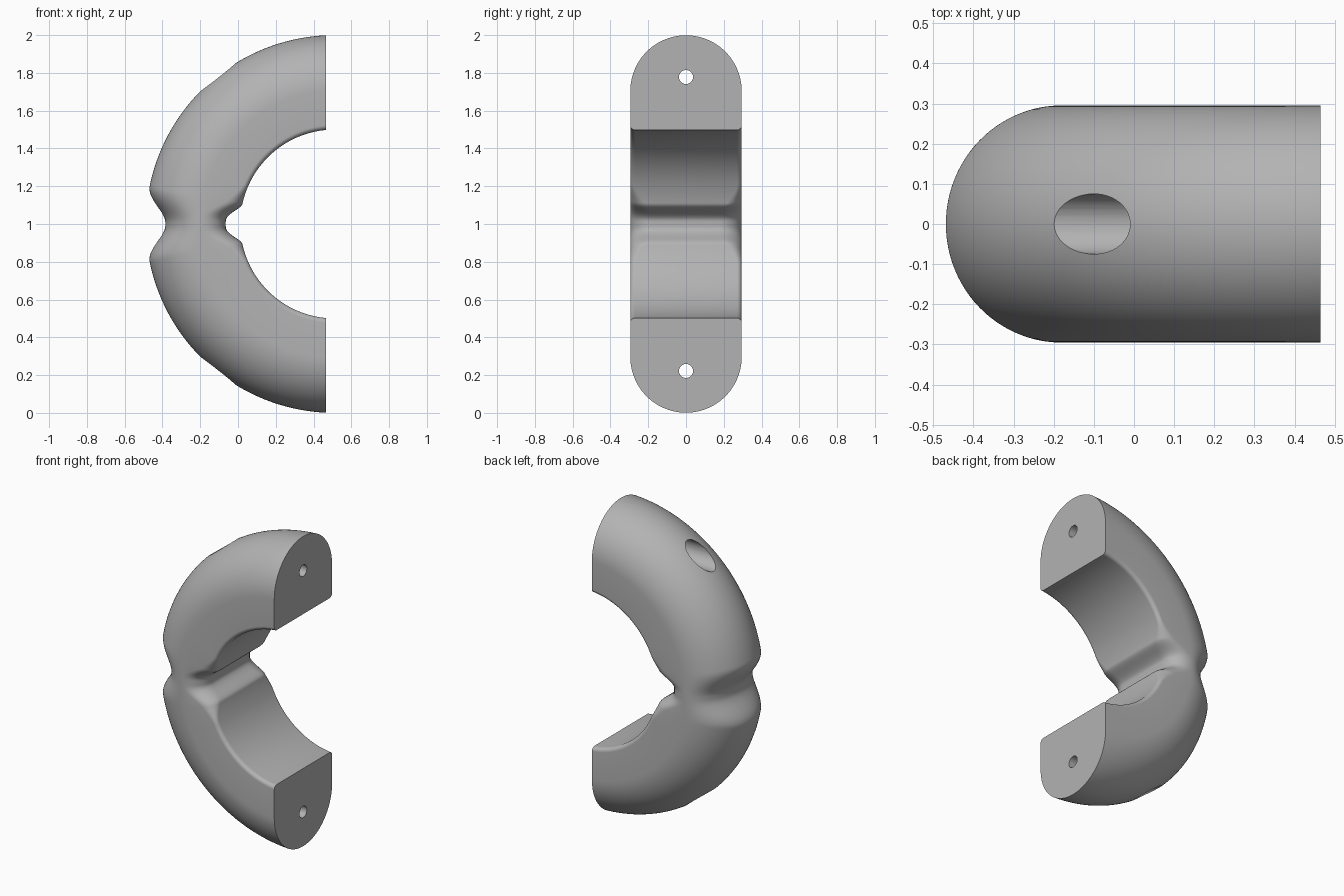
import bpy, bmesh
from math import sin, cos, pi, radians
from mathutils import Vector

cube = bpy.data.objects.get("Cube")
if cube:
    bpy.data.objects.remove(cube, do_unlink=True)

CENTRE_X, CUT_X, HALF_W = 0.512, 0.465, 0.295
R_IN, R_OUT, R_SIDE = 0.5, 1.0, 0.705
RINGS, ARC = 240, 48


def fade(z, start, end):
    """1 near the middle plane, easing to 0 at the end height."""
    t = min(max((abs(z) - start) / (end - start), 0), 1)
    return 1 - t * t * (3 - 2 * t)


def section(angle):
    """D-shaped cross-section as (radius, y), pinched at the waist."""
    s = sin(angle)
    outer = R_OUT - 0.103 * fade(0.95 * s, 0.01, 0.19)
    inner = R_IN + 0.077 * fade(0.53 * s, 0.015, 0.115)
    corner = 0.025 + 0.095 * fade(0.53 * s, 0.03, 0.22)
    pts = []
    for i in range(ARC + 1):
        a = pi / 2 - pi * i / ARC
        pts.append((R_SIDE + (outer - R_SIDE) * cos(a), HALF_W * sin(a)))
    for side in (-1, 1):
        steps = range(9) if side < 0 else range(8, -1, -1)
        for i in steps:
            a = pi / 2 * i / 8
            pts.append((inner + corner * (1 - sin(a)),
                        side * (HALF_W - corner + corner * cos(a))))
    return pts


# Swept half-ring body
bm = bmesh.new()
rings = []
for k in range(RINGS + 1):
    ang = -pi / 2 + pi * k / RINGS
    rings.append([bm.verts.new((CENTRE_X - r * cos(ang), y, 1 + r * sin(ang)))
                  for r, y in section(ang)])
n = len(rings[0])
for a, b in zip(rings, rings[1:]):
    for i in range(n):
        j = (i + 1) % n
        bm.faces.new((a[i], a[j], b[j], b[i]))
bm.faces.new(rings[0])
bm.faces.new(rings[-1])
# Trim the two flat ends
bmesh.ops.bisect_plane(bm, geom=bm.verts[:] + bm.edges[:] + bm.faces[:],
                       plane_co=Vector((CUT_X, 0, 0)), plane_no=Vector((1, 0, 0)),
                       clear_outer=True)
bmesh.ops.holes_fill(bm, edges=[e for e in bm.edges if e.is_boundary], sides=0)
bmesh.ops.recalc_face_normals(bm, faces=bm.faces[:])
mesh = bpy.data.meshes.new("half_ring_body")
bm.to_mesh(mesh)
bm.free()
body = bpy.data.objects.new("half_ring_body", mesh)
bpy.context.collection.objects.link(body)

grey = bpy.data.materials.new("plain grey")
grey.use_nodes = True
colour = (0.45, 0.45, 0.45, 1)
grey.diffuse_color = colour
grey.node_tree.nodes["Principled BSDF"].inputs["Base Color"].default_value = colour
mesh.materials.append(grey)


def bore(z, radius, x0, x1):
    """Drill a round hole along x through the body."""
    bpy.ops.mesh.primitive_cylinder_add(vertices=48, radius=radius, depth=x1 - x0,
                                        location=((x0 + x1) / 2, 0, z),
                                        rotation=(0, pi / 2, 0))
    cutter = bpy.context.object
    cutter.name = "bore_cutter"
    cutter.hide_render = True
    cutter.data.materials.append(grey)
    mod = body.modifiers.new("bore", 'BOOLEAN')
    mod.operation, mod.solver, mod.object = 'DIFFERENCE', 'EXACT', cutter
    bpy.ops.object.select_all(action='DESELECT')
    body.select_set(True)
    bpy.context.view_layer.objects.active = body
    bpy.ops.object.modifier_apply(modifier=mod.name)
    bpy.data.objects.remove(cutter, do_unlink=True)


# Bolt holes with counterbores, one pair per arm
for z in (0.222, 1.778):
    bore(z, 0.037, -0.5, 0.6)
    bore(z, 0.075, -0.5, 0.16)

bpy.ops.object.shade_smooth_by_angle(angle=radians(35))
